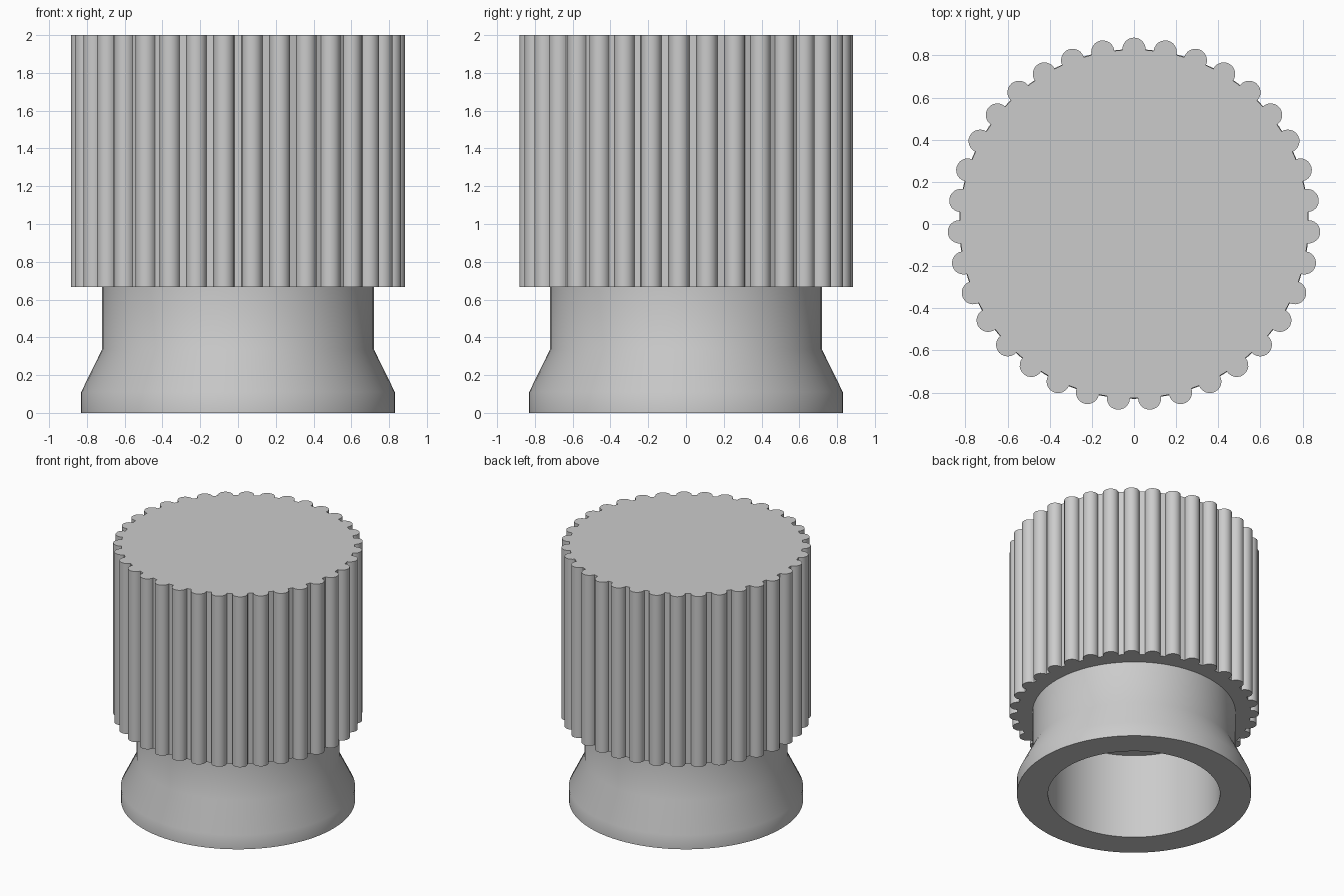
import bpy, bmesh
from math import sin, cos, acos, pi

cube = bpy.data.objects.get("Cube")
if cube:
    bpy.data.objects.remove(cube, do_unlink=True)

grey = bpy.data.materials.new("plain grey")
grey.use_nodes = True
colour = (0.6, 0.6, 0.6, 1)
grey.diffuse_color = colour
grey.node_tree.nodes["Principled BSDF"].inputs["Base Color"].default_value = colour

GRIP_BOTTOM, TOP = 0.667, 2.0


def add_object(name, bm):
    bmesh.ops.recalc_face_normals(bm, faces=bm.faces)
    mesh = bpy.data.meshes.new(name)
    bm.to_mesh(mesh)
    bm.free()
    mesh.materials.append(grey)
    obj = bpy.data.objects.new(name, mesh)
    bpy.context.collection.objects.link(obj)
    bpy.ops.object.select_all(action='DESELECT')
    obj.select_set(True)
    bpy.context.view_layer.objects.active = obj
    bpy.ops.object.shade_smooth_by_angle()
    return obj


# Fluted grip: a round body with half-round ribs, extruded upwards
def fluted_outline(count=35, body=0.827, rib_centre=0.83, rib=0.055, steps=12):
    reach = acos((body**2 - rib_centre**2 - rib**2) / (2 * rib_centre * rib))
    points = []
    for i in range(count):
        a = pi / 2 + 2 * pi * i / count
        for s in range(steps + 1):
            t = a + reach * (2 * s / steps - 1)
            points.append((rib_centre * cos(a) + rib * cos(t),
                           rib_centre * sin(a) + rib * sin(t)))
        valley = a + pi / count
        points.append((body * cos(valley), body * sin(valley)))
    return points


bm = bmesh.new()
base = bm.faces.new([bm.verts.new((x, y, GRIP_BOTTOM)) for x, y in fluted_outline()])
result = bmesh.ops.extrude_face_region(bm, geom=[base], use_keep_orig=True)
lifted = [v for v in result["geom"] if isinstance(v, bmesh.types.BMVert)]
bmesh.ops.translate(bm, verts=lifted, vec=(0, 0, TOP - GRIP_BOTTOM))
add_object("fluted_grip", bm)

# Hollow flared collar: a profile spun around the axis
profile = [(0.61, GRIP_BOTTOM), (0.61, 0), (0.83, 0), (0.83, 0.111),
           (0.72, 0.335), (0.72, GRIP_BOTTOM)]
bm = bmesh.new()
verts = [bm.verts.new((r, 0, z)) for r, z in profile]
edges = [bm.edges.new(pair) for pair in zip(verts, verts[1:])]
bmesh.ops.spin(bm, geom=verts + edges, cent=(0, 0, 0), axis=(0, 0, 1),
               angle=2 * pi, steps=96, use_merge=True)
bmesh.ops.remove_doubles(bm, verts=bm.verts, dist=0.0001)
add_object("flared_collar", bm)
